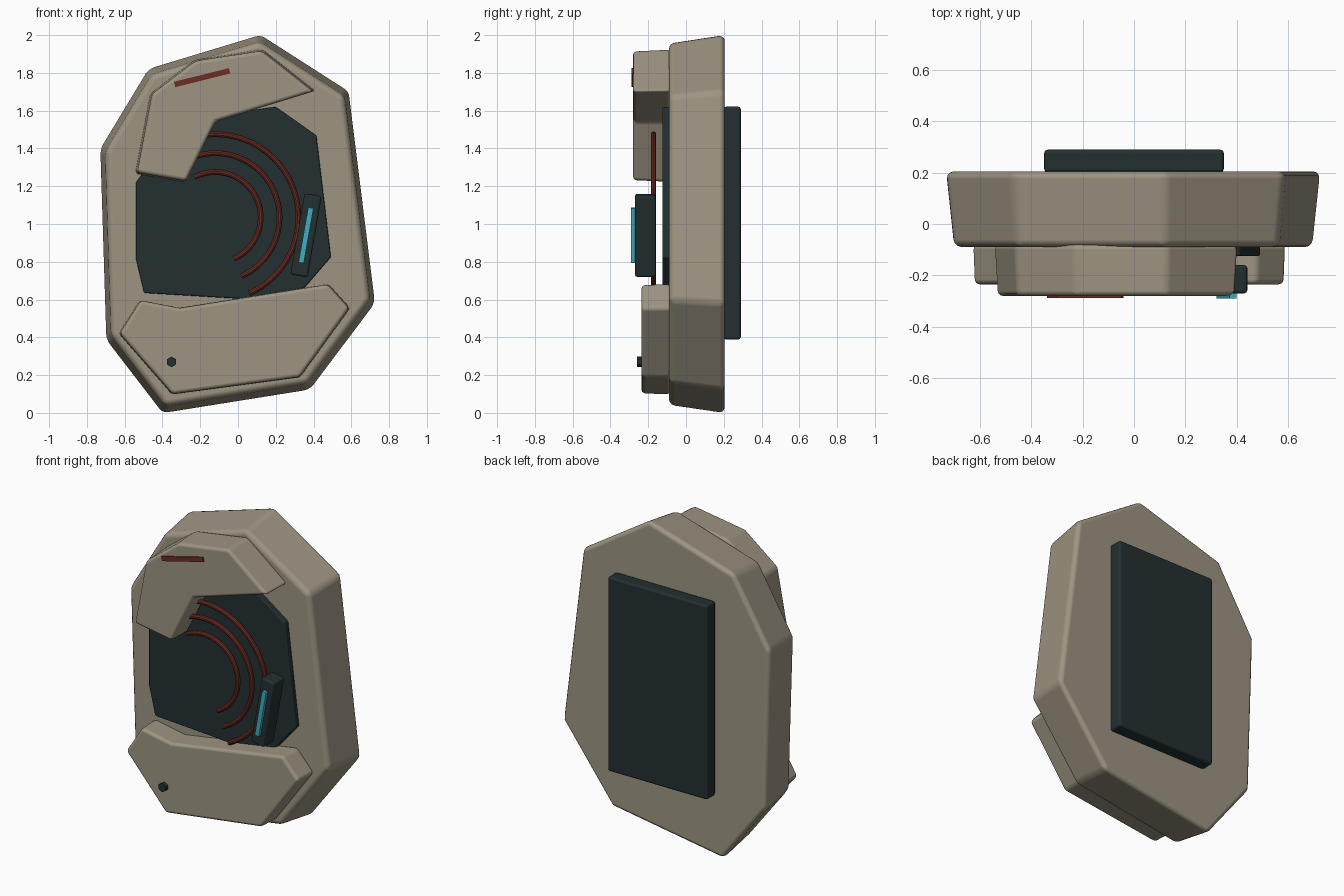
import bpy, bmesh, math
from mathutils import Matrix, Vector

if "Cube" in bpy.data.objects:
    bpy.data.objects.remove(bpy.data.objects["Cube"])


def mat(name, rgb):
    m = bpy.data.materials.new(name)
    m.diffuse_color = (*rgb, 1)
    m.use_nodes = True
    m.node_tree.nodes["Principled BSDF"].inputs["Base Color"].default_value = m.diffuse_color
    return m


STONE = mat("warm grey", (0.34, 0.30, 0.225))
DARK = mat("dark teal", (0.017, 0.029, 0.030))
RED = mat("rust red", (0.15, 0.027, 0.017))
CYAN = mat("cyan glow", (0.05, 0.42, 0.52))


def finish(name, bm, material, bevel=0.0, segments=3):
    bmesh.ops.recalc_face_normals(bm, faces=bm.faces)
    me = bpy.data.meshes.new(name)
    bm.to_mesh(me)
    bm.free()
    me.materials.append(material)
    ob = bpy.data.objects.new(name, me)
    bpy.context.collection.objects.link(ob)
    bpy.context.view_layer.objects.active = ob
    ob.select_set(True)
    if bevel:
        b = ob.modifiers.new("bevel", 'BEVEL')
        b.width, b.segments, b.limit_method = bevel, segments, 'ANGLE'
        b.angle_limit = math.radians(20)
        b.harden_normals = True
    bpy.ops.object.shade_smooth_by_angle(angle=math.radians(30))
    ob.select_set(False)
    return ob


def slab(name, outline, y_front, y_back, material, taper=1.0, bevel=0.0):
    """Extrude an x-z outline along y; the front outline is scaled by taper."""
    bm = bmesh.new()
    xs, zs = zip(*outline)
    cx, cz = (min(xs) + max(xs)) / 2, (min(zs) + max(zs)) / 2
    back = [bm.verts.new((x, y_back, z)) for x, z in outline]
    front = [bm.verts.new((cx + (x - cx) * taper, y_front, cz + (z - cz) * taper))
             for x, z in outline]
    bm.faces.new(back)
    bm.faces.new(front[::-1])
    n = len(outline)
    for i in range(n):
        j = (i + 1) % n
        bm.faces.new((back[i], back[j], front[j], front[i]))
    return finish(name, bm, material, bevel)


def box(name, centre, size, material, tilt=0.0, bevel=0.0):
    """Box turned about the y axis by tilt degrees."""
    bm = bmesh.new()
    bmesh.ops.create_cube(bm, size=1, matrix=Matrix.Translation(centre)
                          @ Matrix.Rotation(math.radians(tilt), 4, 'Y')
                          @ Matrix.Diagonal((*size, 1)))
    return finish(name, bm, material, bevel, 2)


# Main housing, narrowing toward the front
slab("housing", [(0.12, 2.005), (0.588, 1.705), (0.728, 0.58), (0.382, 0.12), (-0.40, -0.005),
                 (-0.70, 0.385), (-0.732, 1.40), (-0.475, 1.825)],
     -0.09, 0.205, STONE, 0.957, 0.03)

# Dark face plate between the two shells
slab("face_plate", [(-0.54, 1.22), (-0.54, 0.815), (-0.497, 0.635), (0.035, 0.603), (0.35, 0.66),
                    (0.492, 0.825), (0.415, 1.468), (0.2, 1.62), (-0.30, 1.55)],
     -0.125, -0.07, DARK, 1.0, 0.008)

# Raised shells above and below the plate
slab("upper_shell", [(0.13, 1.925), (0.41, 1.705), (-0.12, 1.542), (-0.28, 1.22),
                     (-0.545, 1.265), (-0.465, 1.69), (-0.23, 1.87)],
     -0.28, -0.08, STONE, 0.975, 0.02)
slab("lower_shell", [(-0.52, 0.597), (-0.31, 0.557), (0.48, 0.683), (0.595, 0.555),
                     (0.33, 0.188), (-0.35, 0.097), (-0.632, 0.42)],
     -0.235, -0.08, STONE, 0.99, 0.02)

# Concentric bent rods
for i, radius in enumerate((0.24, 0.34, 0.44)):
    bm = bmesh.new()
    rings = []
    steps, sides, thick = 40, 10, 0.015
    for s in range(steps + 1):
        a = math.radians(118 - 184 * s / steps)
        out = Vector((math.cos(a), 0, math.sin(a)))
        c = Vector((-0.12, -0.172, 1.035)) + out * radius
        rings.append([bm.verts.new(c + thick * (out * math.cos(t) + Vector((0, math.sin(t), 0))))
                      for t in (2 * math.pi * k / sides for k in range(sides))])
    for p, q in zip(rings, rings[1:]):
        for k in range(sides):
            m = (k + 1) % sides
            bm.faces.new((p[k], p[m], q[m], q[k]))
    bm.faces.new(rings[0])
    bm.faces.new(rings[-1][::-1])
    finish(f"arc_rod_{i + 1}", bm, RED)

# Tilted side module with its light strip
box("side_module", (0.36, -0.215, 0.94), (0.092, 0.11, 0.435), DARK, 10, 0.012)
box("light_strip", (0.36, -0.275, 0.94), (0.028, 0.03, 0.295), CYAN, 10)

# Slit on the upper shell
box("upper_slit", (-0.19, -0.275, 1.775), (0.30, 0.025, 0.029), RED, -14)

# Hexagonal bolt on the lower shell
slab("bolt", [(-0.352 + 0.028 * math.sin(k * math.pi / 3), 0.27 + 0.028 * math.cos(k * math.pi / 3))
              for k in range(6)], -0.26, -0.22, DARK)

# Rear pack
box("rear_pack", (0, 0.245, 1.005), (0.70, 0.09, 1.235), DARK, 0, 0.015)
